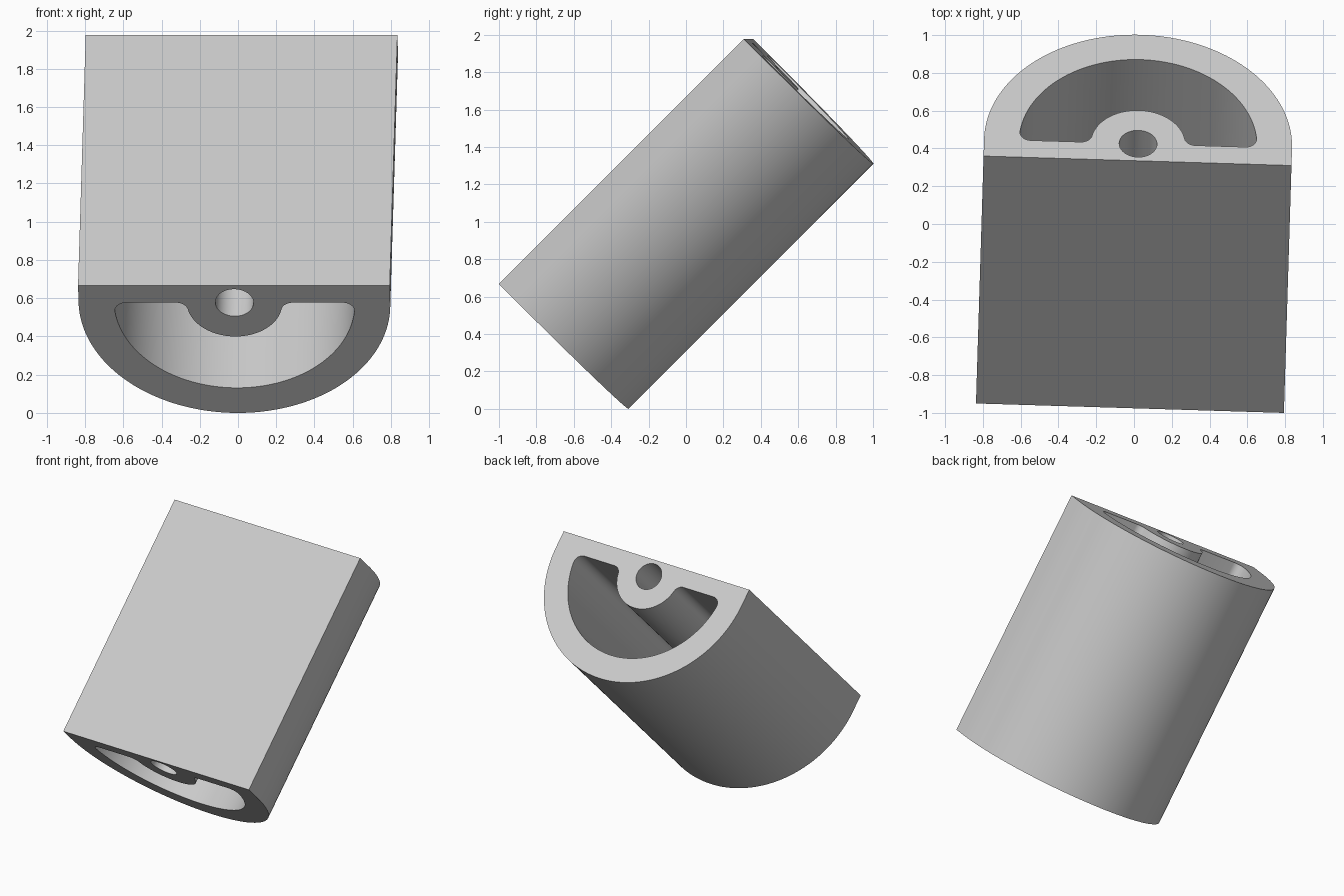
import bpy, bmesh
from math import sin, cos, pi, sqrt, asin
from mathutils import Matrix, Vector

cube = bpy.data.objects.get("Cube")
if cube:
    bpy.data.objects.remove(cube)

LENGTH, RADIUS, AXIS_DEPTH = 1.853, 0.8155, 0.128
CAVITY_R, BOSS_R, HOLE_R, FILLET = 0.63, 0.25, 0.1, 0.06
TURN = 0.0307


def arc(cx, cy, r, a0, a1, n):
    return [(cx + r * cos(a0 + (a1 - a0) * i / n),
             cy + r * sin(a0 + (a1 - a0) * i / n)) for i in range(n + 1)]


def mirrored(half):
    """Close a right-hand half outline that starts and ends on x = 0."""
    return half + [(-x, y) for x, y in half[-2:0:-1]]


# Profile outlines, measured from the axis of the round hole
outer = [(RADIUS, -AXIS_DEPTH)] + arc(0, 0, RADIUS, 0, pi, 96) + [(-RADIUS, -AXIS_DEPTH)]
hole = arc(0, 0, HOLE_R, 0, 2 * pi, 48)[:-1]

# Crescent cavity: wide arc, two rounded corners, arc around the boss
ro, ri = CAVITY_R - FILLET, BOSS_R + FILLET
ao, ai = asin(FILLET / ro), asin(FILLET / ri)
half = arc(0, 0, CAVITY_R, pi / 2, ao, 40)
half += arc(sqrt(ro**2 - FILLET**2), FILLET, FILLET, ao, -pi / 2, 12)[1:]
half += arc(sqrt(ri**2 - FILLET**2), FILLET, FILLET, -pi / 2, ai - pi, 12)
half += arc(0, 0, BOSS_R, ai, pi / 2, 24)[1:]
cavity = mirrored(half)

# Fill the profile around its openings and extrude it
bm = bmesh.new()
for loop in (outer, cavity, hole):
    verts = [bm.verts.new((x, y + AXIS_DEPTH, 0)) for x, y in loop]
    for i, v in enumerate(verts):
        bm.edges.new((v, verts[i - 1]))
bmesh.ops.triangle_fill(bm, use_beauty=True, edges=bm.edges[:])
result = bmesh.ops.extrude_face_region(bm, geom=bm.faces[:], use_keep_orig=True)
moved = [g for g in result["geom"] if isinstance(g, bmesh.types.BMVert)]
bmesh.ops.translate(bm, verts=moved, vec=(0, 0, LENGTH))
bmesh.ops.recalc_face_normals(bm, faces=bm.faces[:])

# Tilt the body: width, depth and length directions
s, c, k = sin(TURN), cos(TURN), sqrt(0.5)
width = Vector((c, -s, 0))
depth = Vector((s, c, -1)) * k
along = Vector((s, c, 1)) * k
frame = Matrix((width, depth, along)).transposed().to_4x4()
bm.transform(Matrix.Translation((-0.0215, -0.975, 0.667)) @ frame)

mesh = bpy.data.meshes.new("hollow_half_round_body")
bm.to_mesh(mesh)
bm.free()
body = bpy.data.objects.new("hollow_half_round_body", mesh)
bpy.context.collection.objects.link(body)

# Plain grey material
grey = bpy.data.materials.new("light_grey")
grey.use_nodes = True
color = (0.6, 0.6, 0.6, 1)
grey.diffuse_color = color
grey.node_tree.nodes["Principled BSDF"].inputs["Base Color"].default_value = color
mesh.materials.append(grey)

bpy.ops.object.select_all(action="DESELECT")
body.select_set(True)
bpy.context.view_layer.objects.active = body
bpy.ops.object.shade_smooth_by_angle(angle=0.6)
